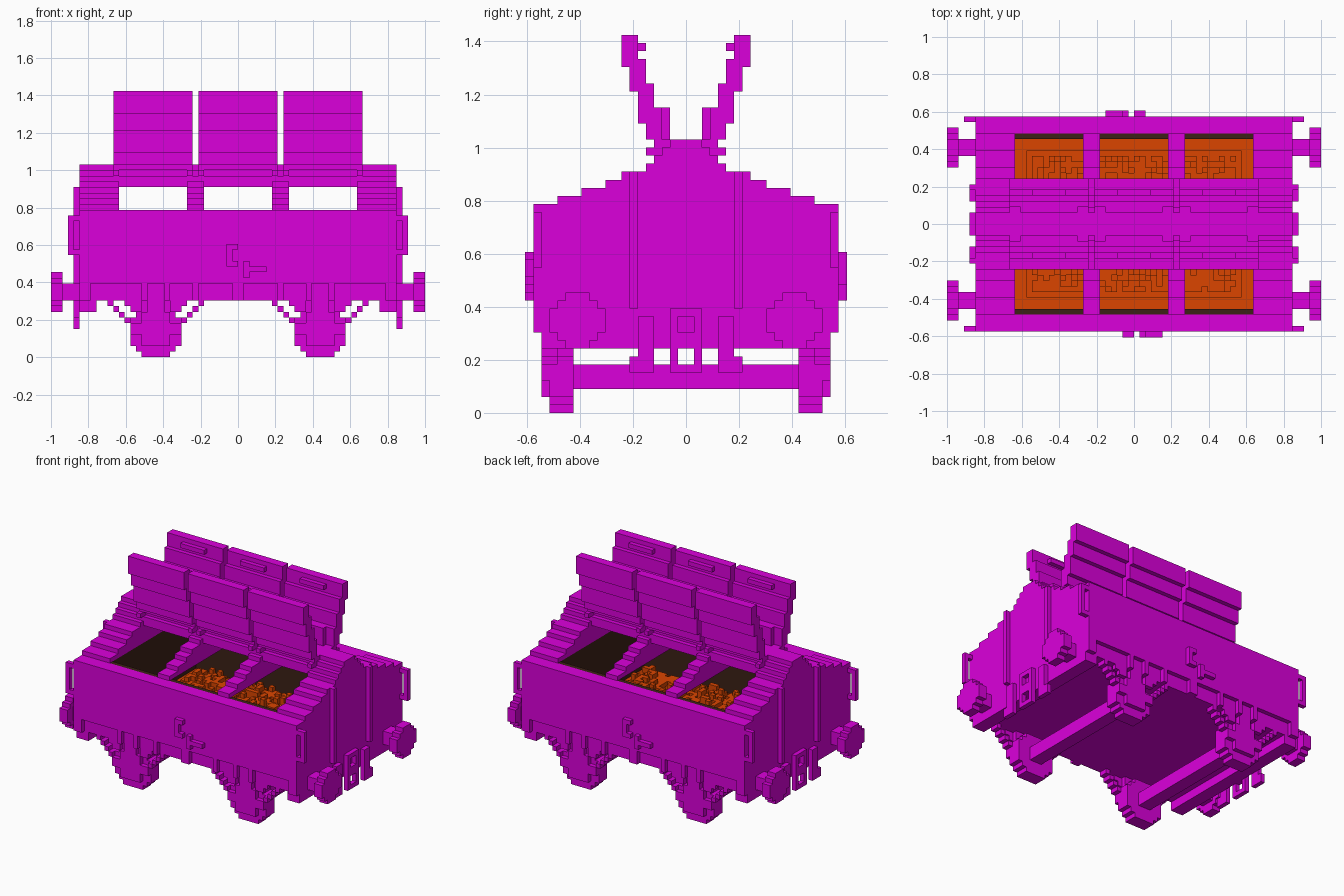
import bpy, bmesh, random
from mathutils import Matrix, Vector

random.seed(4)
U = 2 / 66  # one block of the model

old = bpy.data.objects.get("Cube")
if old:
    bpy.data.objects.remove(old, do_unlink=True)


def material(name, rgb):
    m = bpy.data.materials.new(name)
    m.use_nodes = True
    col = (*rgb, 1)
    m.diffuse_color = col
    m.node_tree.nodes["Principled BSDF"].inputs["Base Color"].default_value = col
    return m


PAINT = material("magenta paint", (0.71, 0.0, 0.71))
LINING = material("dark brown lining", (0.045, 0.015, 0.008))
CARGO = material("orange cargo", (0.71, 0.06, 0.0))


def part(name, boxes, mat=PAINT):
    """Object made of boxes (x0, x1, y0, y1, z0, z1) in block units."""
    bm = bmesh.new()
    for b in boxes:
        lo, hi = Vector(b[0::2]) * U, Vector(b[1::2]) * U
        mtx = Matrix.Translation((lo + hi) / 2) @ Matrix.Diagonal((*(hi - lo), 1))
        bmesh.ops.create_cube(bm, size=1, matrix=mtx)
    me = bpy.data.meshes.new(name)
    bm.to_mesh(me)
    bm.free()
    me.materials.append(mat)
    ob = bpy.data.objects.new(name, me)
    bpy.context.collection.objects.link(ob)


def flip_x(boxes):
    return boxes + [(-b[1], -b[0], *b[2:]) for b in boxes]


def flip_y(boxes):
    return boxes + [(*b[:2], -b[3], -b[2], *b[4:]) for b in boxes]


def turn(boxes):
    return boxes + [(-b[1], -b[0], -b[3], -b[2], *b[4:]) for b in boxes]


def shift(boxes, dx):
    return [(b[0] + dx, b[1] + dx, *b[2:]) for b in boxes]


def disc(radius):
    """Rows (offset, half width) of a blocky disc."""
    rows = []
    for i in range(int(radius * 2)):
        d = abs(i + 0.5 - radius)
        rows.append((i, radius - max(0, d - radius + 2.5)))
    return rows


# Body shell
part("side_walls", flip_y([(-28, 28, 16, 19, 13, 26), (-28, 28, 16, 18, 10, 13)]))
part("end_walls", flip_x([(22, 28, -18, 18, 10, 26)]))
part("floor", [(-25, 25, -16, 16, 10, 12)])
part("headstocks", flip_x([(25, 28, -18, 18, 8, 13)]))
ribs = [(x, x + 1, 18, 19, 10, 13) for x in (7, 12, 16)]
ribs += [(0, 1, 18, 19, 10, 13), (26, 28, 18, 19, 10, 13)]
part("side_ribs", flip_x(flip_y(ribs)))

# Stepped roof: full gables and thin dividers, open in between
STEPS = ((16, 27), (13, 28), (10, 29), (8, 30), (5, 31))


def gable(x0, x1):
    bands = [(x0, x1, -w, w, top - 1, top) for w, top in STEPS]
    return bands


part("gable_ends", flip_x(gable(21, 28)))
part("roof_dividers", flip_x(gable(6, 9)))
part("ridge", [(-28, 28, -4, 4, 30, 32), (-28, 28, -3, 3, 32, 33),
               (-28, 28, -2, 2, 33, 34)])

# Hold lining and cargo heap
part("hold_lining", flip_y([(-22, 22, 15, 16, 12, 26)]) +
     flip_x([(21, 22, -15, 15, 12, 26)]), LINING)
heap = []
for x in range(-21, 21):
    for y in range(-15, 15):
        edge = min(14.5 - abs(y + 0.5), 20.5 - abs(x + 0.5))
        rough = random.choice((-1, 0, 0, 1)) if edge > 2 else 0
        heap.append((x, x + 1, y, y + 1, 12, 13 + min(2, edge // 1.5) + rough))
part("cargo_heap", heap, CARGO)

# Open flaps, three on each side of the ridge
LEAF = ((3, 5, 34, 38), (4, 6, 36, 41), (5, 7, 40, 44), (6, 8, 43, 47))
for label, cx in (("right", -15), ("middle", 0), ("left", 15)):
    leaf = [(cx - 7, cx + 7, *s) for s in LEAF]
    leaf += [(cx - 7, cx + 7, 2, 4, 33, 34), (cx - 5, cx + 5, 2, 3, 34, 38)]
    part(label + "_flaps", flip_y(leaf))
    part(label + "_flap_handles", flip_y([(cx - 3, cx + 3, 5, 6, 45, 46)]))
    hinges = [(cx + s, cx + s + 1, 2, 5, 32, 33) for s in (-7, 6)]
    part(label + "_flap_hinges", flip_y(hinges))

# End posts, corner handrails and side latches
part("end_posts", flip_x(flip_y([(28, 29, 6, 7, 13, 30)])))
rail = [(28, 29, 18, 19, 18, 19), (28, 29, 18, 19, 24, 25), (29, 30, 18, 19, 18, 25)]
part("corner_handrails", flip_x(flip_y(rail)))
latch = [(-2, -1, -20, -19, 16, 20), (-1, 0, -20, -19, 19, 20),
         (-1, 0, -20, -19, 16, 17), (1, 2, -20, -19, 14, 17),
         (1, 5, -20, -19, 15, 16)]
part("side_latches", turn(latch))

# Buffers
buffer = [(28, 31, 12, 15, 10, 13)]
for i, w in disc(3.5):
    buffer.append((31, 33, 13.5 - w, 13.5 + w, 8 + i, 9 + i))
part("buffers", flip_x(flip_y(buffer)))

# Couplings: centre link with two holes, hoses at the sides
link = [(28, 29, 1, 2, 5, 13), (28, 29, 0, 1, 12, 13),
        (28, 29, 0, 1, 8, 10), (28, 29, 0, 1, 5, 6)]
part("coupling_links", flip_x(flip_y(link)))
hose = [(28, 29, 4, 6, 5, 12), (28, 29, 6, 7, 5, 7)]
part("brake_hoses", flip_x(flip_y(hose)))

# Wheel sets: wheels, axle boxes, springs and stepped stays
wheel = [(-w, w, 14, 17, i, i + 1) for i, w in disc(4.5)]
box = [(-2.5, 2.5, 17, 18, 2, 8), (-1.5, 1.5, 17, 18, 8, 10),
       (-3.5, 3.5, 16, 17, 6, 10), (-4.5, 4.5, 17, 18, 4, 6)]
stays = flip_x([(4.5 + i, 5.5 + i, 16, 18, 6 + i, 7 + i) for i in range(4)])
stays += flip_x([(2.5, 5.5, 17, 18, 9, 10), (2.5, 4.5, 17, 18, 8, 9)])
for label, cx in (("right", -14.5), ("left", 14.5)):
    part(label + "_wheels", flip_y(shift(wheel, cx)))
    part(label + "_axle_boxes", flip_y(shift(box, cx)))
    part(label + "_spring_stays", flip_y(shift(stays, cx)))
    part(label + "_axle", [(cx - 1.5, cx + 1.5, -14, 14, 3, 6)])
